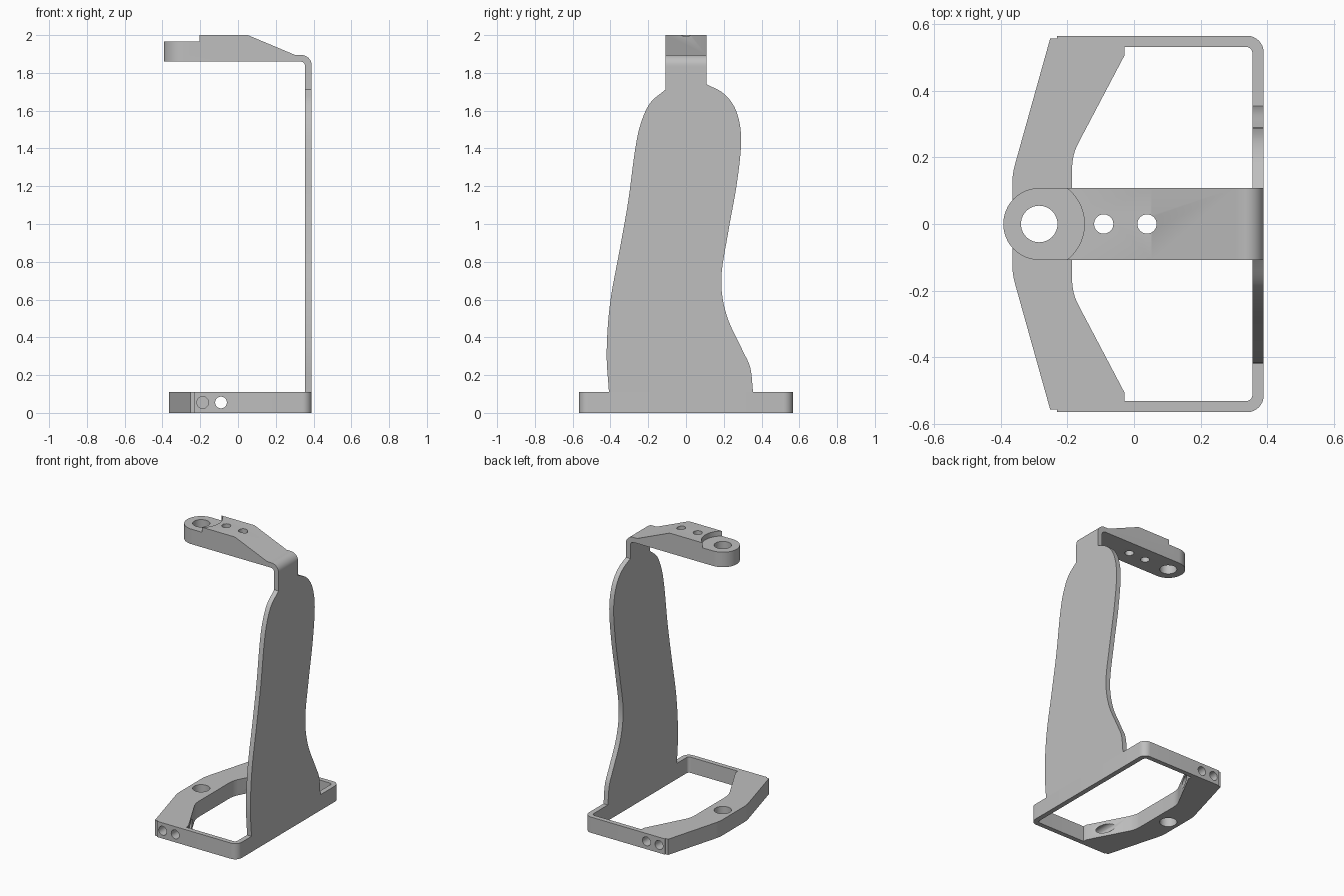
import bpy, bmesh, math
from mathutils import Vector

if "Cube" in bpy.data.objects:
    bpy.data.objects.remove(bpy.data.objects["Cube"], do_unlink=True)

grey = bpy.data.materials.new("plain grey")
grey.use_nodes = True
COLOUR = (0.52, 0.52, 0.52, 1)
grey.diffuse_color = COLOUR
grey.node_tree.nodes["Principled BSDF"].inputs["Base Color"].default_value = COLOUR


def prism(name, points, axis, low, high):
    """Extrude a flat outline along one axis."""
    place = {"x": lambda u, v: (low, u, v),
             "y": lambda u, v: (u, low, v),
             "z": lambda u, v: (u, v, low)}[axis]
    bm = bmesh.new()
    face = bm.faces.new([bm.verts.new(place(*p)) for p in points])
    moved = bmesh.ops.extrude_face_region(bm, geom=[face])["geom"]
    shift = Vector([high - low if a == axis else 0 for a in "xyz"])
    bmesh.ops.translate(bm, vec=shift, verts=[g for g in moved if isinstance(g, bmesh.types.BMVert)])
    bmesh.ops.recalc_face_normals(bm, faces=bm.faces)
    mesh = bpy.data.meshes.new(name)
    bm.to_mesh(mesh)
    bm.free()
    mesh.materials.append(grey)
    obj = bpy.data.objects.new(name, mesh)
    bpy.context.collection.objects.link(obj)
    return obj


def circle(u, v, r, n=40):
    return [(u + r * math.cos(math.tau * i / n), v + r * math.sin(math.tau * i / n)) for i in range(n)]


def rounded(corners, steps=8):
    """Outline from (u, v, tangent length) corners, with blended corners."""
    out = []
    for i, (u, v, t) in enumerate(corners):
        c = Vector((u, v))
        if not t:
            out.append((u, v))
            continue
        a = c + (Vector(corners[i - 1][:2]) - c).normalized() * t
        b = c + (Vector(corners[(i + 1) % len(corners)][:2]) - c).normalized() * t
        w = math.sin(((a - c).angle(b - c)) / 2)  # weight for a true arc
        for k in range(steps + 1):
            s = k / steps
            f = ((1 - s) ** 2, 2 * s * (1 - s) * w, s * s)
            out.append(tuple((a * f[0] + c * f[1] + b * f[2]) / sum(f)))
    return out


def spline(pts, steps=6):
    """Smooth curve through the points."""
    p = [Vector(q) for q in pts]
    p = [2 * p[0] - p[1]] + p + [2 * p[-1] - p[-2]]
    out = []
    for a, b, c, d in zip(p, p[1:], p[2:], p[3:]):
        for k in range(steps):
            s = k / steps
            out.append(tuple(0.5 * (2 * b + (c - a) * s + (2 * a - 5 * b + 4 * c - d) * s * s
                                    + (3 * b - a - 3 * c + d) * s ** 3)))
    return out + [tuple(p[-2])]


def carve(obj, tools, operation="DIFFERENCE"):
    for tool in tools:
        tool.hide_render = True
        mod = obj.modifiers.new("carve", "BOOLEAN")
        mod.operation, mod.solver, mod.object = operation, "EXACT", tool
        bpy.context.view_layer.objects.active = obj
        bpy.ops.object.modifier_apply(modifier=mod.name)
        bpy.data.objects.remove(tool, do_unlink=True)


def mirrored(half):
    return half + [(u, -v, t) for u, v, t in reversed(half)]


# Base frame: U-shaped rim joined to an angled front bracket
outer = mirrored([(-0.366, 0.15, 0.03), (-0.252, 0.558, 0), (-0.232, 0.558, 0),
                  (-0.232, 0.566, 0), (0.39, 0.566, 0.05)])
inner = mirrored([(-0.186, 0.208, 0.04), (-0.028, 0.508, 0), (-0.028, 0.533, 0), (0.356, 0.533, 0.02)])
base = prism("base_frame", rounded(outer), "z", 0, 0.11)
cutters = [prism("opening_cutter", rounded(inner), "z", -0.1, 0.2),
           prism("peg_cutter", circle(-0.285, 0, 0.055), "z", -0.1, 0.2)]
for side in (-1, 1):
    for x, depth in ((-0.187, 0.38), (-0.09, 0.2)):
        ends = sorted((side * depth, side * 0.65))
        cutters.append(prism("screw_cutter", circle(x, 0.055, 0.031, 28), "y", *ends))
carve(base, cutters)

# Back plate: wavy outline rising to a narrow neck
left = spline([(-0.408, 0.11), (-0.42, 0.32), (-0.402, 0.58), (-0.35, 0.87), (-0.306, 1.12),
               (-0.27, 1.39), (-0.24, 1.53), (-0.19, 1.64), (-0.108, 1.712)])
right = spline([(0.108, 1.74), (0.2, 1.69), (0.265, 1.6), (0.292, 1.45), (0.27, 1.22), (0.224, 0.96),
                (0.187, 0.71), (0.214, 0.52), (0.295, 0.34), (0.34, 0.24), (0.355, 0.11)])
prism("back_plate", left + [(-0.108, 1.83), (0.108, 1.83)] + right, "x", 0.356, 0.39)

# Top arm: bent side profile trimmed to a rounded tip
profile = [(-0.45, 1.86, 0), (0.356, 1.86, 0.026), (0.356, 1.83, 0), (0.39, 1.83, 0),
           (0.39, 1.895, 0.055), (0.302, 1.895, 0), (0.052, 2.0, 0), (-0.45, 2.0, 0)]
arm = prism("top_arm", rounded(profile), "y", -0.2, 0.2)
tip = [(-0.285 + 0.108 * math.cos(a), 0.108 * math.sin(a))
       for a in (math.pi * (0.5 + i / 32) for i in range(33))]
carve(arm, [prism("plan_cutter", tip + [(0.5, -0.108), (0.5, 0.108)], "z", 1.7, 2.1)], "INTERSECT")
carve(arm, [prism("recess_cutter", circle(-0.285, 0, 0.136, 64), "z", 1.965, 2.1),
            prism("peg_cutter", circle(-0.285, 0, 0.055), "z", 1.7, 2.1),
            prism("hole_cutter", circle(-0.091, 0, 0.029, 28), "z", 1.7, 2.1),
            prism("hole_cutter", circle(0.039, 0, 0.029, 28), "z", 1.7, 2.1)])

# Smooth curved walls, keep edges sharp
for name in ("base_frame", "back_plate", "top_arm"):
    obj = bpy.data.objects[name]
    bpy.ops.object.select_all(action="DESELECT")
    obj.select_set(True)
    bpy.context.view_layer.objects.active = obj
    bpy.ops.object.shade_smooth_by_angle(angle=math.radians(30))
